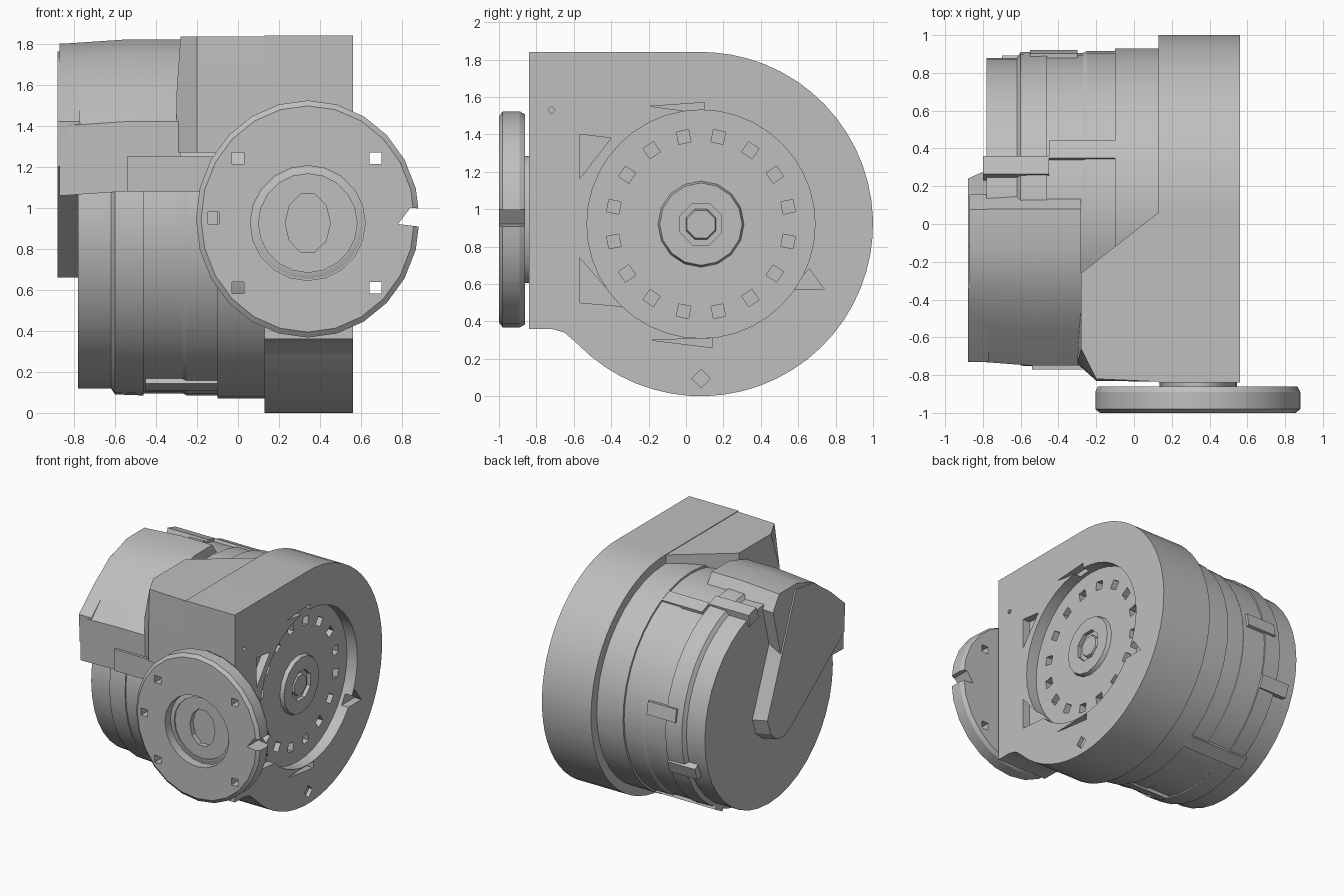
import bpy, bmesh
from math import sin, cos, radians, tau, pi
from mathutils import Vector

if "Cube" in bpy.data.objects:
    bpy.data.objects.remove(bpy.data.objects["Cube"])

grey = bpy.data.materials.new("cast_grey")
grey.use_nodes = True
grey.diffuse_color = (0.52, 0.52, 0.52, 1)
grey.node_tree.nodes["Principled BSDF"].inputs["Base Color"].default_value = (0.52, 0.52, 0.52, 1)

PLACE = {"x": lambda u, v, d: (d, u, v),
         "y": lambda u, v, d: (u, d, v),
         "z": lambda u, v, d: (u, v, d)}


def finish(name, bm):
    bmesh.ops.recalc_face_normals(bm, faces=bm.faces)
    mesh = bpy.data.meshes.new(name)
    bm.to_mesh(mesh)
    bm.free()
    mesh.materials.append(grey)
    obj = bpy.data.objects.new(name, mesh)
    bpy.context.collection.objects.link(obj)
    return obj


def add_loft(bm, axis, sections):
    """Capped solid through (outline, depth) sections."""
    rings = [[bm.verts.new(PLACE[axis](u, v, d)) for u, v in pts] for pts, d in sections]
    n = len(rings[0])
    for a, b in zip(rings, rings[1:]):
        for i in range(n):
            bm.faces.new((a[i], a[(i + 1) % n], b[(i + 1) % n], b[i]))
    bm.faces.new(rings[0])
    bm.faces.new(rings[-1])


def loft(name, axis, *sections):
    bm = bmesh.new()
    add_loft(bm, axis, sections)
    return finish(name, bm)


def prism(name, axis, pts, a, b):
    return loft(name, axis, (pts, a), (pts, b))


def ring(cu, cv, r, n, turn=0.0, stretch=1.0):
    return [(cu + r * cos(turn + tau * i / n), cv + r * stretch * sin(turn + tau * i / n))
            for i in range(n)]


def cut(obj, axis, outlines, a, b):
    """Subtract separate prisms from obj."""
    bm = bmesh.new()
    for pts in outlines:
        add_loft(bm, axis, [(pts, a), (pts, b)])
    cutter = finish("cutter", bm)
    cutter.hide_render = True
    mod = obj.modifiers.new("cut", "BOOLEAN")
    mod.operation = "DIFFERENCE"
    mod.solver = "EXACT"
    mod.object = cutter
    bpy.context.view_layer.objects.active = obj
    bpy.ops.object.modifier_apply(modifier=mod.name)
    bpy.data.objects.remove(cutter)


CY, CZ = 0.08, 0.92   # main axis

# Gear housing: round plate with a square front shoulder
arc = [(CY + 0.92 * cos(radians(t)), CZ + 0.92 * sin(radians(t))) for t in range(224, 451, 6)]
outline = [(-0.84, 1.84), (-0.84, 0.36), (-0.72, 0.36), (-0.65, 0.34)] + arc + [(CY, 1.84)]
housing = prism("gear_housing", "x", outline, 0.13, 0.56)
cut(housing, "x", [ring(CY, CZ, 0.61, 40)], 0.47, 0.7)
corner_slots = [[(-0.57, 1.40), (-0.57, 1.16), (-0.40, 1.38)],
                [(-0.57, 0.50), (-0.57, 0.74), (-0.34, 0.48)],
                [(0.74, 0.57), (0.55, 0.57), (0.66, 0.68)],
                [(-0.19, 1.55), (0.10, 1.51), (0.10, 1.57)],
                [(-0.19, 0.30), (0.14, 0.31), (0.14, 0.26)]]
cut(housing, "x", corner_slots, 0.50, 0.7)
cut(housing, "x", [ring(-0.72, 1.53, 0.02, 4), ring(CY, 0.095, 0.05, 4)], 0.53, 0.7)
# Bolt circle on the recessed face
bolts = []
for i in range(16):
    t = tau * (i + 0.5) / 16
    bolts.append(ring(CY + 0.475 * cos(t), CZ + 0.475 * sin(t), 0.047, 4, t + pi / 4))
cut(housing, "x", bolts, 0.41, 0.6)

# Output hub
hub = loft("output_hub", "x", (ring(CY, CZ, 0.24, 16), 0.44), (ring(CY, CZ, 0.22, 16), 0.50))
cut(hub, "x", [ring(CY, CZ, 0.12, 8, pi / 8)], 0.45, 0.6)
shaft = loft("hub_shaft", "x", (ring(CY, CZ, 0.10, 8, pi / 8), 0.44),
             (ring(CY, CZ, 0.08, 8, pi / 8), 0.49))

# Motor body: stepped drum with shallow grooves
steps = [(0.14, 0.85), (-0.10, 0.85), (-0.10, 0.835), (-0.25, 0.835), (-0.27, 0.825),
         (-0.46, 0.825), (-0.46, 0.835), (-0.60, 0.83), (-0.62, 0.80), (-0.78, 0.80)]
body = loft("motor_body", "x", *[(ring(CY, CZ, r, 40), x) for x, r in steps])

# Upper connector block, sloping to the front
crown = [(-0.75, 1.08), (-0.75, 1.42), (-0.56, 1.60), (-0.36, 1.75),
         (-0.15, 1.82), (0.08, 1.82), (0.16, 1.70), (0.0, 1.1)]
tip = [(u * 0.97, v - 0.02) for u, v in crown]
block = loft("connector_block", "x", (crown, -0.28), (crown, -0.54), (tip, -0.84), (tip, -0.87))
ledge = prism("connector_ledge", "x",
              [(-0.77, 1.08), (-0.77, 1.25), (-0.5, 1.25), (-0.5, 1.08)], -0.54, -0.10)

# Raised rounded pad on the end cap
pad_outline = [(0.24, 0.86), (0.20, 0.74), (0.12, 0.67), (0.03, 0.66), (-0.08, 0.72),
               (-0.72, 1.20), (-0.73, 1.42), (-0.55, 1.58), (-0.34, 1.73), (-0.12, 1.76)]
skirt = [(u + 0.05 * (u > -0.2), v) for u, v in pad_outline]
pad = loft("end_pad", "x", (skirt, -0.77), (pad_outline, -0.88))

# Wedge shoulder between housing and motor
top = [(0.14, 0.07), (-0.28, -0.26), (-0.28, -0.66), (-0.20, -0.82), (0.14, -0.835)]
low = [(0.14, 0.07), (-0.28, -0.26), (-0.30, -0.74), (-0.20, -0.83), (0.14, -0.835)]
shoulder = loft("housing_shoulder", "z", (low, 1.27), (low, 1.55), (top, 1.835))

# Clamp ribs along the motor body
rib_spans = [(68, -0.45, 0.13), (74, -0.80, -0.45), (-62, -0.62, -0.10),
             (-110, -0.45, 0.0), (10, -0.55, -0.30), (-20, -0.70, -0.46)]
for i, (deg, x0, x1) in enumerate(rib_spans):
    t = radians(deg)
    out, side = Vector((cos(t), sin(t))), Vector((-sin(t), cos(t)))
    mid = Vector((CY, CZ))
    pts = [mid + out * a + side * b for a, b in
           ((0.75, -0.06), (0.845, -0.05), (0.845, 0.05), (0.75, 0.06))]
    prism(f"clamp_rib_{i + 1}", "x", [tuple(p) for p in pts], x0, x1)

# Front flange with recess, centre bore and six through holes
FX, FZ = 0.34, 0.945


def disc(r, n=24):
    return ring(FX, FZ, r, n, 0, 1.06)


flange = loft("front_flange", "y", (disc(0.52), -1.0), (disc(0.545), -0.98),
              (disc(0.545), -0.89), (disc(0.53), -0.86))
cut(flange, "y", [ring(FX, 0.925, 0.28, 20)], -1.1, -0.93)
holes = [ring(x, z, 0.04, 4, pi / 4) for x, z in
         ((0.67, 1.24), (0.67, 0.61), (0.0, 0.61), (0.0, 1.24), (-0.12, 0.95))]
holes.append([(0.78, 0.92), (0.95, 0.90), (0.95, 0.99), (0.84, 1.0)])
cut(flange, "y", holes, -1.1, -0.8)
cut(flange, "y", [ring(FX, 0.925, 0.11, 10, 0, 1.35)], -1.1, -0.89)
recess_lip = loft("flange_recess_lip", "y", (ring(FX, 0.925, 0.285, 20), -0.925),
                  (ring(FX, 0.925, 0.25, 20), -0.94))
cut(recess_lip, "y", [ring(FX, 0.925, 0.24, 20)], -1.1, -0.8)
neck = prism("flange_neck", "y", ring(FX, FZ, 0.34, 24), -0.87, -0.83)
neck.scale.x = 0.6
neck.location.x = FX * 0.4

# Smooth the round parts, keep edges crisp
bpy.ops.object.select_all(action="DESELECT")
for obj in bpy.context.collection.objects:
    if obj.type == "MESH" and grey.name in obj.data.materials:
        obj.select_set(True)
        bpy.context.view_layer.objects.active = obj
bpy.ops.object.shade_smooth_by_angle(angle=radians(25))
